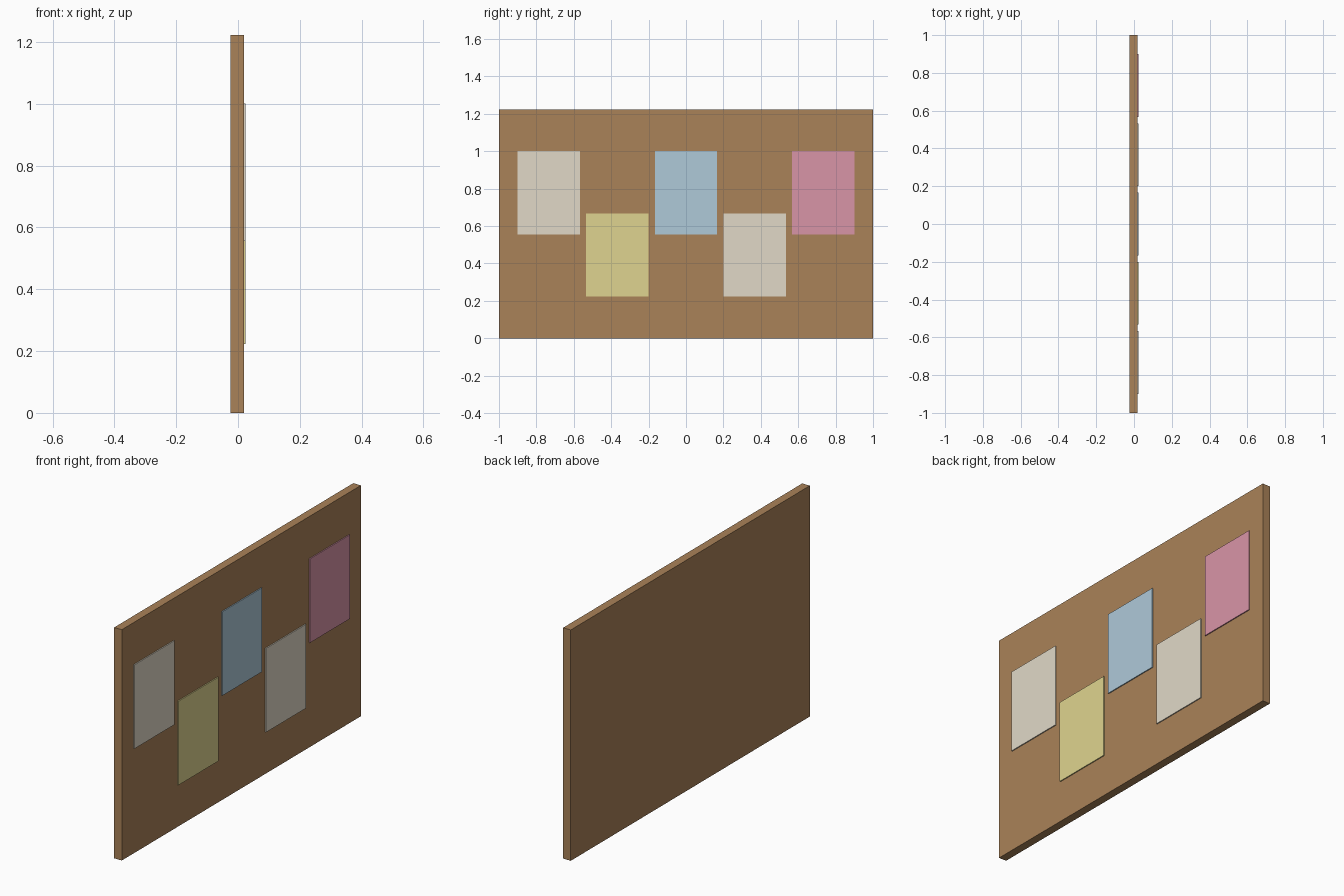
import bpy

if "Cube" in bpy.data.objects:
    bpy.data.objects.remove(bpy.data.objects["Cube"])


def linear(rgb):
    return [(c / 255) ** 2.2 for c in rgb] + [1.0]


def material(name, rgb):
    mat = bpy.data.materials.new(name)
    mat.diffuse_color = linear(rgb)
    mat.use_nodes = True
    mat.node_tree.nodes["Principled BSDF"].inputs["Base Color"].default_value = mat.diffuse_color
    return mat


def box(name, lo, hi, mat):
    centre = [(a + b) / 2 for a, b in zip(lo, hi)]
    bpy.ops.mesh.primitive_cube_add(size=1, location=centre)
    ob = bpy.context.object
    ob.name = name
    ob.scale = [b - a for a, b in zip(lo, hi)]
    bpy.ops.object.transform_apply(location=False, rotation=False, scale=True)
    ob.data.materials.append(mat)
    return ob


# Cork board panel
FACE = 0.0194
box("board", (-0.025, -1, 0), (FACE, 1, 1.2222), material("cork", (168, 129, 89)))

# Paper notes, staggered in two rows on the +x face
white = material("white_paper", (224, 216, 198))
yellow = material("yellow_paper", (222, 211, 142))
blue = material("blue_paper", (173, 200, 216))
pink = material("pink_paper", (216, 147, 166))
W, H, STEP = 0.3333, 0.4444, 0.3667
for i, mat in enumerate((white, yellow, blue, white, pink)):
    y = (i - 2) * STEP
    z = 0.4444 if i % 2 else 0.7778
    box(f"note_{i + 1}", (FACE, y - W / 2, z - H / 2), (0.025, y + W / 2, z + H / 2), mat)
